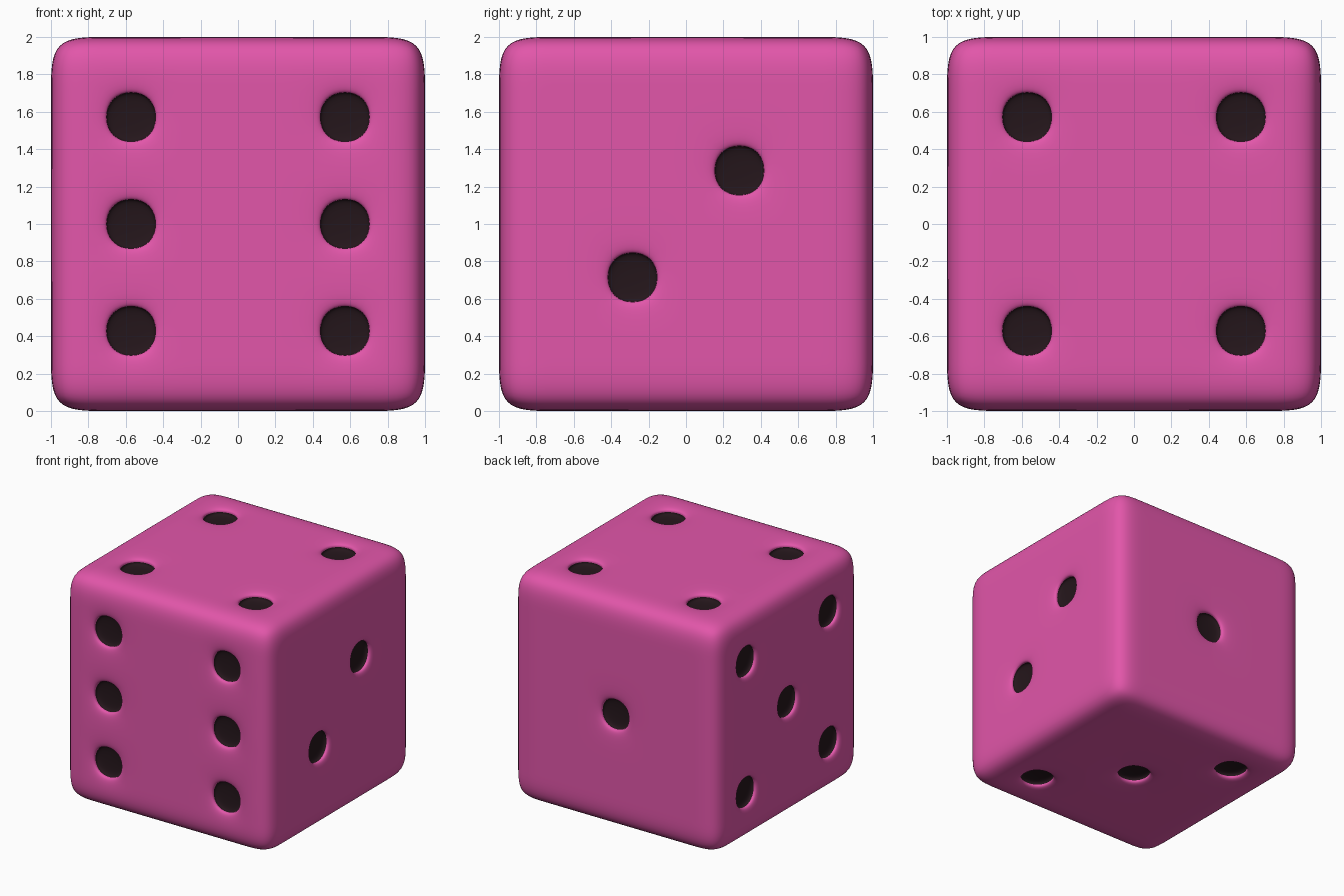
import bpy, bmesh
from mathutils import Vector

if "Cube" in bpy.data.objects:
    bpy.data.objects.remove(bpy.data.objects["Cube"])

CELL = 2 / 7      # each face is a 7 x 7 grid, every pip fills one cell
STEP = 0.037      # depth of each of the two pip extrusions


def material(name, color):
    m = bpy.data.materials.new(name)
    m.diffuse_color = color
    m.use_nodes = True
    m.node_tree.nodes["Principled BSDF"].inputs["Base Color"].default_value = m.diffuse_color
    return m


# pip layouts in grid cells from the face centre
# (x faces use y,z; y faces use x,z; z faces use x,y)
corners = [(-2, -2), (-2, 2), (2, -2), (2, 2)]
layouts = {
    (1, -1): corners + [(-2, 0), (2, 0)],    # front: six
    (1, 1): [(0, 0)],                        # back: one
    (0, 1): [(-1, -1), (1, 1)],              # right: two
    (0, -1): corners + [(0, 0)],             # left: five
    (2, 1): corners,                         # top: four
    (2, -1): [(-2, 2), (0, 0), (2, -2)],     # bottom: three
}
targets = []
for (axis, sign), cells in layouts.items():
    for a, b in cells:
        p = [a * CELL, b * CELL]
        p.insert(axis, sign)
        targets.append(Vector(p))

# gridded cube
bm = bmesh.new()
bmesh.ops.create_cube(bm, size=2)
bmesh.ops.subdivide_edges(bm, edges=bm.edges[:], cuts=6, use_grid_fill=True)

# sink the pip cells in two steps
caps = [f for f in bm.faces
        if any((f.calc_center_median() - t).length < 0.05 for t in targets)]
for _ in range(2):
    dirs = [f.normal.copy() for f in caps]
    caps = bmesh.ops.extrude_discrete_faces(bm, faces=caps)["faces"]
    for f in caps:
        c = f.calc_center_median()
        axis = max(range(3), key=lambda i: abs(c[i]))
        for v in f.verts:
            v.co[axis] -= STEP if c[axis] > 0 else -STEP
bmesh.ops.recalc_face_normals(bm, faces=bm.faces[:])

# lower half of each pip is dark
for f in bm.faces:
    f.smooth = True
    depth = 1 - max(abs(x) for x in f.calc_center_median())
    f.material_index = 1 if depth > STEP * 1.1 else 0

bmesh.ops.translate(bm, verts=bm.verts[:], vec=(0, 0, 1))
mesh = bpy.data.meshes.new("die")
bm.to_mesh(mesh)
bm.free()
mesh.materials.append(material("pink", (0.76, 0.093, 0.40, 1)))
mesh.materials.append(material("dark_pip", (0.018, 0.008, 0.011, 1)))

die = bpy.data.objects.new("die", mesh)
bpy.context.collection.objects.link(die)
sub = die.modifiers.new("rounding", "SUBSURF")
sub.levels = sub.render_levels = 3
